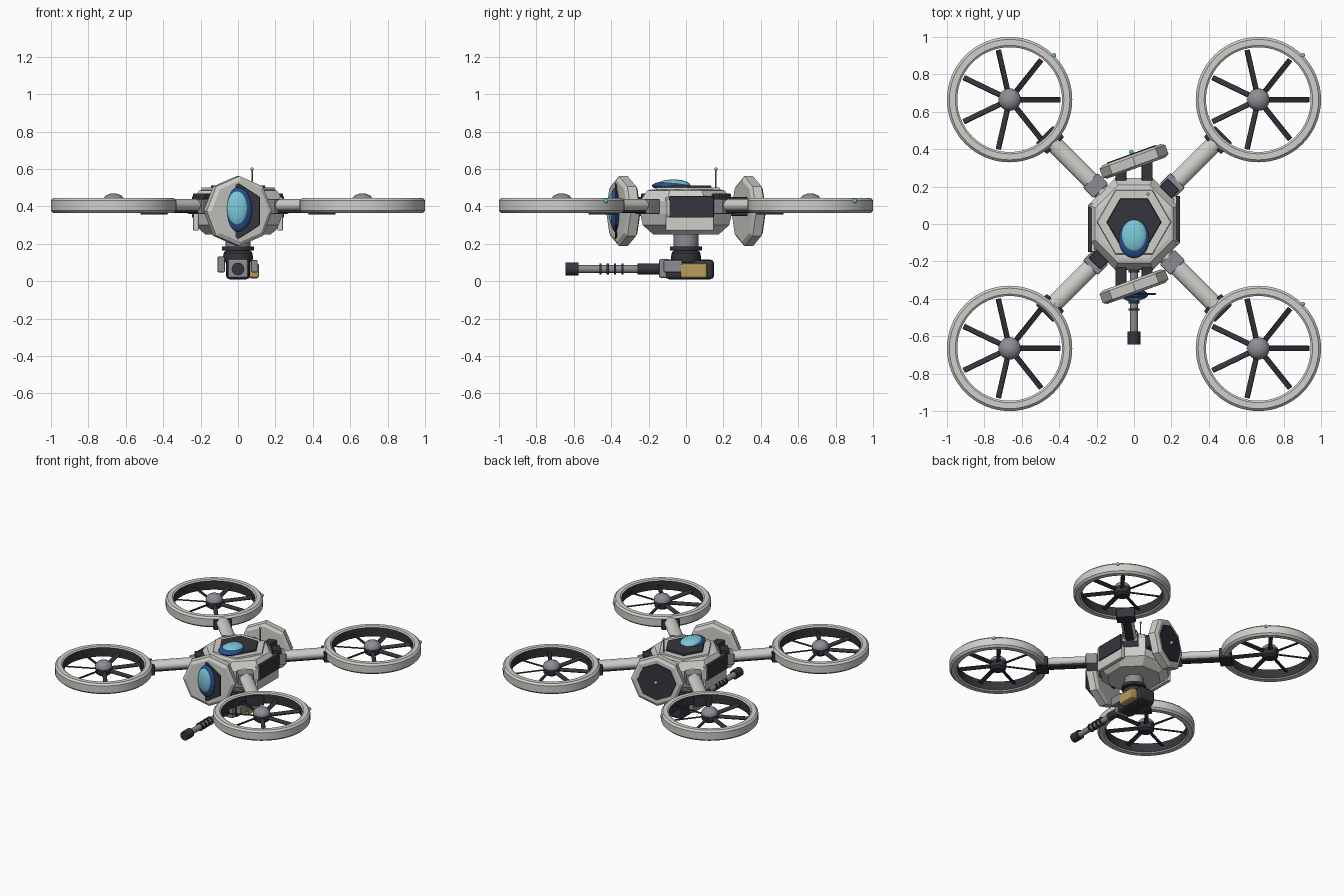
import bpy, bmesh, math
from math import sin, cos, pi, radians
from mathutils import Matrix, Vector

cube = bpy.data.objects.get("Cube")
if cube:
    bpy.data.objects.remove(cube, do_unlink=True)


def material(name, rgb):
    m = bpy.data.materials.new(name)
    m.use_nodes = True
    m.diffuse_color = (*rgb, 1)
    m.node_tree.nodes["Principled BSDF"].inputs["Base Color"].default_value = (*rgb, 1)
    return m


WHITE = material("shell white", (0.62, 0.62, 0.59))
GREY = material("metal grey", (0.26, 0.27, 0.29))
DARK = material("dark grey", (0.035, 0.036, 0.045))
BLUE = material("deep blue", (0.02, 0.08, 0.26))
CYAN = material("lens cyan", (0.2, 0.58, 0.68))
TAN = material("tan", (0.5, 0.33, 0.11))


def finish(name, bm, mats, loc=(0, 0, 0), rot=(0, 0, 0), bevel=0, smooth=True):
    bmesh.ops.recalc_face_normals(bm, faces=bm.faces[:])
    me = bpy.data.meshes.new(name)
    bm.to_mesh(me)
    bm.free()
    ob = bpy.data.objects.new(name, me)
    bpy.context.collection.objects.link(ob)
    ob.location, ob.rotation_euler = loc, rot
    for m in mats:
        me.materials.append(m)
    if bevel:
        mod = ob.modifiers.new("bevel", "BEVEL")
        mod.width, mod.segments = bevel, 2
    if smooth:
        bpy.ops.object.select_all(action="DESELECT")
        ob.select_set(True)
        bpy.context.view_layer.objects.active = ob
        bpy.ops.object.shade_smooth_by_angle(angle=radians(35))
    return ob


def box(name, mat, loc, size, rot=(0, 0, 0), bevel=0.006):
    bm = bmesh.new()
    bmesh.ops.create_cube(bm, size=1)
    bmesh.ops.scale(bm, vec=size, verts=bm.verts)
    return finish(name, bm, [mat], loc, rot, bevel, False)


def ball(name, mat, loc, radii):
    bm = bmesh.new()
    bmesh.ops.create_uvsphere(bm, u_segments=32, v_segments=16, radius=1)
    bmesh.ops.scale(bm, vec=radii, verts=bm.verts)
    return finish(name, bm, [mat], loc)


def lathe(name, mats, profile, sides=32, loc=(0, 0, 0), rot=(0, 0, 0), turn=0,
          scale=(1, 1, 1), rule=None, closed=False):
    """Revolve (radius, height) points around z; open profiles get end caps."""
    bm = bmesh.new()
    rings = [[bm.verts.new((r * cos(turn + 2 * pi * i / sides),
                            r * sin(turn + 2 * pi * i / sides), z))
              for i in range(sides)] for r, z in profile]
    pairs = list(zip(rings, rings[1:]))
    if closed:
        pairs.append((rings[-1], rings[0]))
    else:
        bm.faces.new(rings[0])
        bm.faces.new(rings[-1])
    for a, b in pairs:
        for i in range(sides):
            j = (i + 1) % sides
            bm.faces.new((a[i], a[j], b[j], b[i]))
    bmesh.ops.scale(bm, vec=scale, verts=bm.verts)
    if rule:
        for f in bm.faces:
            f.material_index = rule(f.calc_center_median())
    return finish(name, bm, mats, loc, rot, smooth=sides > 8)


def rod(name, mat, start, end, radius, sides=24):
    a, b = Vector(start), Vector(end)
    rot = (b - a).to_track_quat("Z", "Y").to_euler()
    return lathe(name, [mat], [(radius, 0), (radius, (b - a).length)], sides, a, rot)


# Faceted central hull, dark underneath the middle
lathe("hull", [WHITE], [(0.19, 0.25), (0.25, 0.3), (0.265, 0.36), (0.265, 0.43),
                        (0.225, 0.485), (0.2, 0.49)], 8, turn=pi / 8)
lathe("top_plate", [WHITE], [(0.2, 0.485), (0.195, 0.5)], 6, loc=(0, 0.01, 0))
lathe("top_panel", [DARK], [(0.148, 0.495), (0.143, 0.512)], 6, loc=(0, 0.01, 0))
ball("top_lens_rim", BLUE, (0, -0.08, 0.51), (0.082, 0.102, 0.026))
ball("top_lens", CYAN, (0, -0.067, 0.514), (0.07, 0.09, 0.03))

# Side panels and hull blocks
for s in (-1, 1):
    box("side_shell", WHITE, (s * 0.225, 0.02 * s, 0.36), (0.03, 0.26, 0.18))
    box("side_panel", DARK, (s * 0.235, 0.03 * s, 0.397), (0.024, 0.24, 0.115))
    box("shoulder_block", DARK, (s * 0.19, s * 0.19, 0.43), (0.09, 0.06, 0.08),
        (0, 0, radians(-45)))
    for e in (-1, 1):
        box("pod_link", DARK, (s * 0.07, e * 0.28, 0.4), (0.06, 0.1, 0.1))

# Octagonal pods, both turned the same way
TILT = radians(20)
POD = [(0.165, -0.038), (0.187, -0.025), (0.187, 0.025), (0.165, 0.038)]
for name, y in (("front_pod", -0.335), ("rear_pod", 0.335)):
    lathe(name, [WHITE], POD, 8, (0, y, 0.375), (pi / 2, 0, TILT))
lathe("rear_pod_panel", [DARK], [(0.14, 0.036), (0.138, 0.043)], 8,
      (0, 0.335, 0.375), (-pi / 2, 0, TILT))
ball("rear_pod_lamp", CYAN, (-0.015, 0.385, 0.375), (0.012, 0.012, 0.012))
lathe("front_pod_panel", [DARK], [(0.15, -0.005), (0.148, 0.005)], 6,
      (0, -0.375, 0.375), (pi / 2, 0, 0), turn=pi / 2, scale=(0.9, 1, 1))
ball("front_lens_rim", BLUE, (0, -0.378, 0.383), (0.075, 0.03, 0.118))
ball("front_lens", CYAN, (-0.003, -0.382, 0.388), (0.062, 0.033, 0.1))

# Antenna
rod("antenna", GREY, (0.075, 0.16, 0.48), (0.075, 0.16, 0.6), 0.004, 10)
ball("antenna_tip", CYAN, (0.075, 0.16, 0.6), (0.009, 0.009, 0.009))

# Four ducted rotors on diagonal arms
RING = [(0.28, 0.372), (0.29, 0.365), (0.322, 0.365), (0.335, 0.378),
        (0.335, 0.432), (0.322, 0.445), (0.29, 0.445), (0.28, 0.438)]
for sx in (-1, 1):
    for sy in (-1, 1):
        cx, cy = 0.665 * sx, 0.665 * sy
        ang = math.atan2(sy, sx)

        def along(d, z):
            return (d * cos(ang), d * sin(ang), z)

        lathe("rotor_ring", [WHITE, DARK], RING, 64, (cx, cy, 0), closed=True,
              rule=lambda c: int(c.length > 0 and math.hypot(c.x, c.y) < 0.2835))
        lathe("rotor_hub", [DARK, GREY],
              [(0.035, 0.365), (0.055, 0.38), (0.06, 0.425), (0.056, 0.442),
               (0.042, 0.458), (0.022, 0.467), (0.006, 0.47)], 24, (cx, cy, 0),
              rule=lambda c: int(c.z > 0.41))
        for k in range(7):
            a = 2 * pi * k / 7
            box("rotor_blade", DARK, (cx + 0.165 * cos(a), cy + 0.165 * sin(a), 0.405),
                (0.215, 0.03, 0.01), (radians(25), 0, a), 0.003)
        ball("ring_lamp", CYAN, (cx + 0.237, cy + 0.237, 0.43), (0.012, 0.012, 0.012))
        lathe("arm", [WHITE], [(0.046, 0.2), (0.046, 0.62)], 24, (0, 0, 0.405),
              (0, pi / 2, ang), scale=(0.75, 1, 1))
        box("arm_underside", DARK, along(0.46, 0.374), (0.34, 0.055, 0.018), (0, 0, ang))
        box("arm_socket", GREY, along(0.29, 0.4), (0.08, 0.11, 0.08), (0, 0, ang))
        box("ring_bracket", DARK, along(0.635, 0.393), (0.085, 0.13, 0.075), (0, 0, ang))

# Turret neck and gimbal
lathe("turret_neck", [GREY], [(0.066, 0.18), (0.066, 0.26)])
lathe("turret_collar", [DARK], [(0.085, 0.165), (0.085, 0.187)])
lathe("turret_dome", [DARK], [(0.075, 0.1), (0.08, 0.12), (0.078, 0.15), (0.06, 0.17)])
box("turret_body", DARK, (0, 0.02, 0.063), (0.13, 0.26, 0.105), bevel=0.02)
box("turret_face", GREY, (0, -0.115, 0.068), (0.11, 0.06, 0.1), bevel=0.01)
box("turret_left_cover", GREY, (0.088, -0.07, 0.08), (0.035, 0.1, 0.065))
box("turret_right_cover", GREY, (-0.09, 0, 0.09), (0.04, 0.14, 0.085))
box("ammo_box", TAN, (0.085, 0.042, 0.056), (0.055, 0.145, 0.082), bevel=0.014)

# Barrel
Z = 0.065
rod("barrel_base", DARK, (0, -0.12, Z), (0, -0.26, Z), 0.029)
rod("barrel", GREY, (0, -0.24, Z), (0, -0.59, Z), 0.021)
rod("muzzle", DARK, (0, -0.575, Z), (0, -0.645, Z), 0.034, 12)
for i in range(4):
    y = -0.34 - 0.039 * i
    rod("barrel_band", DARK, (0, y + 0.006, Z), (0, y - 0.006, Z), 0.03)
